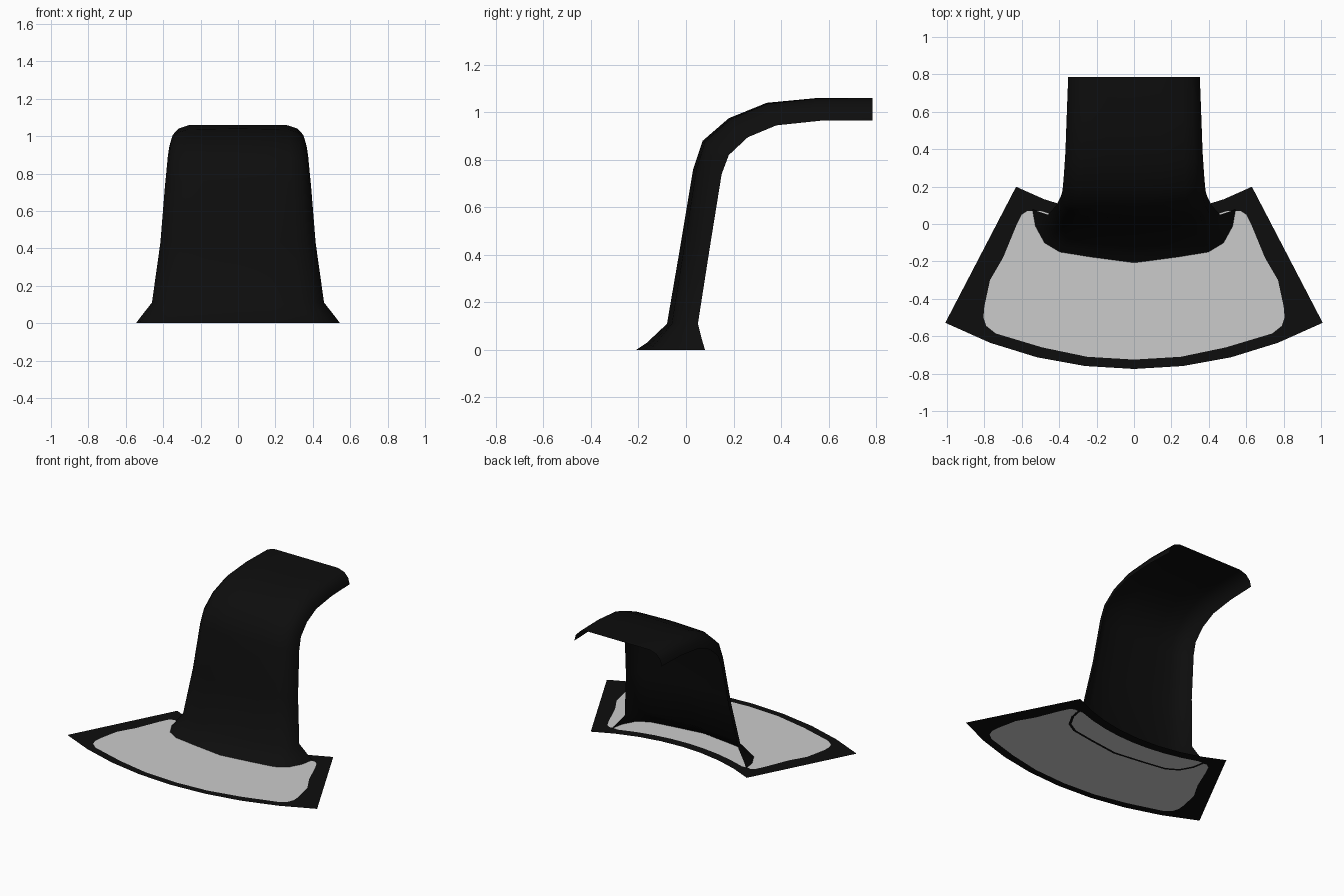
import bpy, bmesh, math

if "Cube" in bpy.data.objects:
    bpy.data.objects.remove(bpy.data.objects["Cube"])


def material(name, r, g, b):
    m = bpy.data.materials.new(name)
    m.diffuse_color = (r, g, b, 1)
    m.use_nodes = True
    m.node_tree.nodes["Principled BSDF"].inputs["Base Color"].default_value = m.diffuse_color
    return m


BLACK = material("black", 0.004, 0.004, 0.004)
PALE = material("pale_grey", 0.6, 0.6, 0.6)
PLATE_Z = 0.002
CENTRE_Y = 1.41          # shared centre of the curved plate edges
HALF = math.radians(27.5)


def make_object(name, bm, mat):
    me = bpy.data.meshes.new(name)
    bm.to_mesh(me)
    bm.free()
    me.materials.append(mat)
    ob = bpy.data.objects.new(name, me)
    bpy.context.collection.objects.link(ob)
    return ob


def arc(radius, start, end, steps):
    pts = []
    for i in range(steps + 1):
        a = start + (end - start) * i / steps
        pts.append((radius * math.sin(a), CENTRE_Y - radius * math.cos(a)))
    return pts


def flat_fill(name, loops, mat):
    """Fill the area between closed outlines with upward faces."""
    bm = bmesh.new()
    for pts in loops:
        vs = [bm.verts.new((x, y, PLATE_Z)) for x, y in pts]
        for i, v in enumerate(vs):
            bm.edges.new((v, vs[(i + 1) % len(vs)]))
    bmesh.ops.triangle_fill(bm, use_beauty=True, edges=bm.edges[:], normal=(0, 0, 1))
    for f in bm.faces:
        f.normal_update()
        if f.normal.z < 0:
            f.normal_flip()
    return make_object(name, bm, mat)


# Base plate: curved border around a pale panel
corner_r = 2.175
outer = arc(corner_r + 0.01, -HALF, HALF, 8) + arc(1.365, HALF, -HALF, 8)
half_panel = [(0, -.725), (.25, -.71), (.49, -.66), (.74, -.585), (.79, -.545),
              (.805, -.50), (.80, -.44), (.77, -.30), (.70, -.18), (.63, -.01),
              (.60, .05), (.57, .07), (.54, .068)]
half_panel += arc(1.43, math.radians(20.5), 0, 4)
panel = half_panel + [(-x, y) for x, y in half_panel[-2:0:-1]]
flat_fill("base_border", [outer, panel], BLACK)
flat_fill("base_panel", [panel], PALE)

# Curved hood: front line (y, z), rear rim (y, z), half width
stations = [
    ((-.21, 0), (.08, 0), .545),
    ((-.165, .03), (.068, .04), .515),
    ((-.08, .11), (.05, .11), .46),
    ((-.025, .43), (.10, .43), .415),
    ((.03, .76), (.15, .74), .39),
    ((.07, .88), (.18, .82), .382),
    ((.18, .975), (.26, .895), .375),
    ((.34, 1.04), (.38, .945), .367),
    ((.55, 1.06), (.57, .965), .36),
    ((.785, 1.06), (.785, .965), .352),
]
# Cross-section: fraction of width, depth from front to rear at foot and tip
section = [(0, 0, 0), (.40, .10, 0), (.73, .20, 0), (.88, .37, .18),
           (.97, .68, .55), (1, 1, 1)]
section = [(-x, a, b) for x, a, b in section[:0:-1]] + section

bm = bmesh.new()
rows = []
for i, (f, b, w) in enumerate(stations):
    t = i / (len(stations) - 1)
    row = []
    for u, foot, tip in section:
        d = foot + (tip - foot) * t
        row.append(bm.verts.new((u * w, f[0] + (b[0] - f[0]) * d,
                                 f[1] + (b[1] - f[1]) * d)))
    rows.append(row)
# narrow lip turned inward under the foot
lip = [bm.verts.new((v.co.x * .97, .15 + (v.co.y - .15) * .95, 0)) for v in rows[0]]
rows.insert(0, lip)
for lo, hi in zip(rows, rows[1:]):
    for k in range(len(section) - 1):
        bm.faces.new((lo[k], lo[k + 1], hi[k + 1], hi[k]))
hood = make_object("hood", bm, BLACK)

bpy.context.view_layer.objects.active = hood
hood.select_set(True)
bpy.ops.object.shade_smooth_by_angle(angle=math.radians(40))
